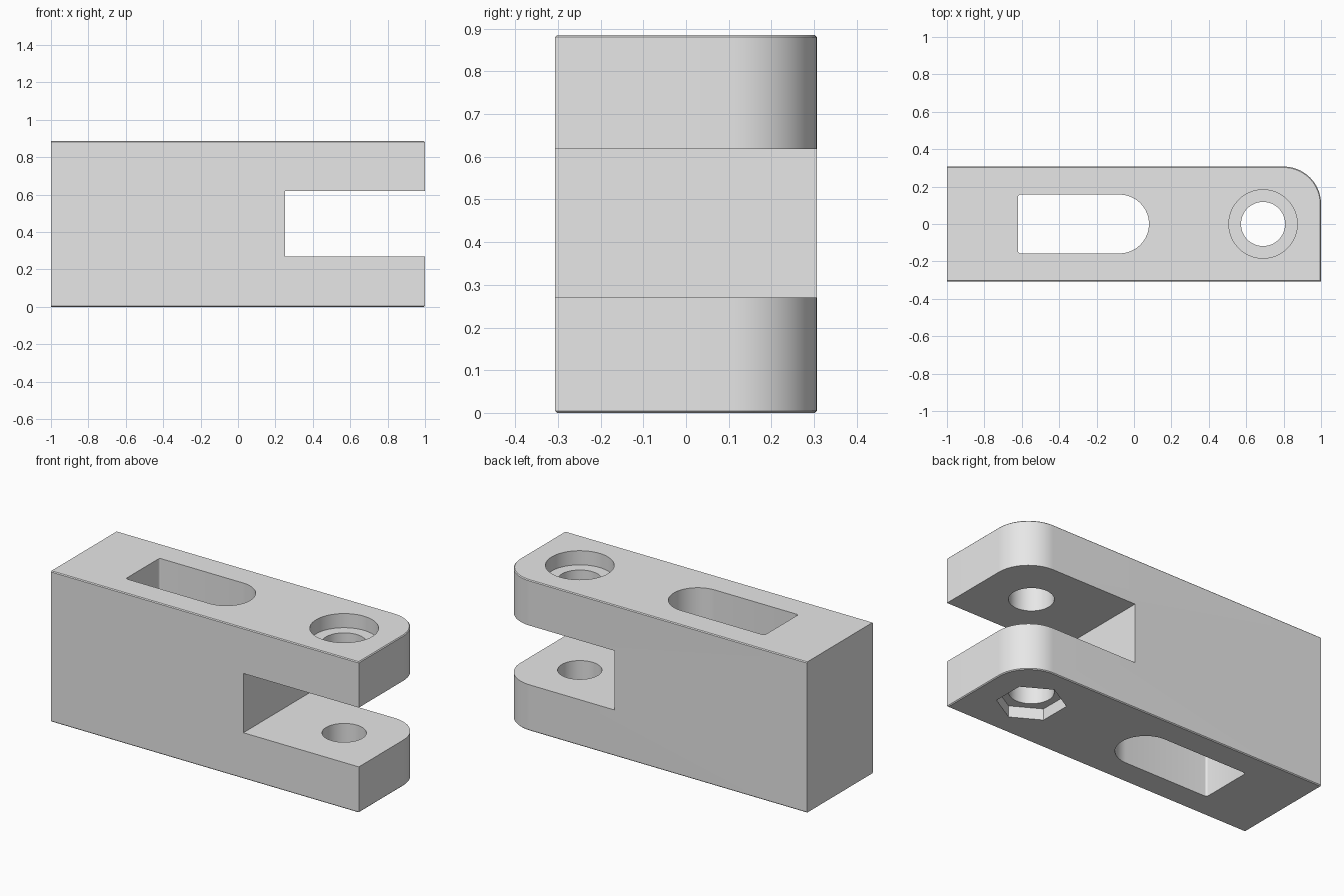
import bpy, bmesh
from math import cos, sin, pi

cube = bpy.data.objects.get("Cube")
if cube:
    bpy.data.objects.remove(cube, do_unlink=True)

HALF_W, HEIGHT = 0.307, 0.885
BOLT_X = 0.69

grey = bpy.data.materials.new("light_grey")
grey.use_nodes = True
grey.diffuse_color = (0.8, 0.8, 0.8, 1)
grey.node_tree.nodes["Principled BSDF"].inputs["Base Color"].default_value = (0.8, 0.8, 0.8, 1)


def arc(cx, cy, r, start, end, steps):
    """Points along an arc, both ends included."""
    return [(cx + r * cos(start + (end - start) * i / steps),
             cy + r * sin(start + (end - start) * i / steps)) for i in range(steps + 1)]


def circle(r, sides, turn=0):
    return arc(BOLT_X, 0, r, turn, turn + 2 * pi, sides)[:-1]


def prism(name, outline, z0, z1, bevel=0):
    """Extrude an outline upwards, optionally easing its top and bottom rims."""
    bm = bmesh.new()
    base = bm.faces.new([bm.verts.new((x, y, z0)) for x, y in outline])
    top = bmesh.ops.extrude_face_region(bm, geom=[base])["geom"]
    bmesh.ops.translate(bm, vec=(0, 0, z1 - z0),
                        verts=[v for v in top if isinstance(v, bmesh.types.BMVert)])
    bmesh.ops.recalc_face_normals(bm, faces=bm.faces)
    if bevel:
        rims = [e for e in bm.edges if abs(e.verts[0].co.z - e.verts[1].co.z) < 1e-5
                and max(v.co.x for v in e.verts) > -0.99]
        bmesh.ops.bevel(bm, geom=rims, offset=bevel, segments=1, affect='EDGES')
    mesh = bpy.data.meshes.new(name)
    bm.to_mesh(mesh)
    bm.free()
    mesh.materials.append(grey)
    obj = bpy.data.objects.new(name, mesh)
    bpy.context.collection.objects.link(obj)
    return obj


# Main block with one rounded vertical corner
R = 0.2
outline = [(-1, -HALF_W), (1, -HALF_W)] + arc(1 - R, HALF_W - R, R, 0, pi / 2, 24) + [(-1, HALF_W)]
block = prism("clevis_block", outline, 0, HEIGHT, 0.005)

# Long slot: round at one end, square with eased corners at the other
S, F = 0.157, 0.012
slot = (arc(-0.077, 0, S, -pi / 2, pi / 2, 32)
        + arc(-0.62 + F, S - F, F, pi / 2, pi, 4)
        + arc(-0.62 + F, F - S, F, pi, 1.5 * pi, 4))

# Cutters: fork gap, slot, bolt hole, bolt head recess, hexagonal nut recess
cutters = [
    prism("fork_gap_cutter", [(0.25, -1), (1.5, -1), (1.5, 1), (0.25, 1)], 0.27, 0.618),
    prism("slot_cutter", slot, -0.5, 1.5),
    prism("bolt_hole_cutter", circle(0.118, 64), -0.5, 1.5),
    prism("bolt_head_cutter", circle(0.183, 64), HEIGHT - 0.083, 1.5),
    prism("nut_cutter", circle(0.183, 6, pi / 6), -0.5, 0.066),
]
bpy.context.view_layer.objects.active = block
for cutter in cutters:
    mod = block.modifiers.new(cutter.name, 'BOOLEAN')
    mod.operation, mod.solver, mod.object = 'DIFFERENCE', 'EXACT', cutter
    bpy.ops.object.modifier_apply(modifier=mod.name)
for cutter in cutters:
    bpy.data.objects.remove(cutter, do_unlink=True)

# Smooth curved walls, crisp edges
bpy.ops.object.select_all(action='DESELECT')
block.select_set(True)
bpy.ops.object.shade_smooth_by_angle(angle=pi / 6)
